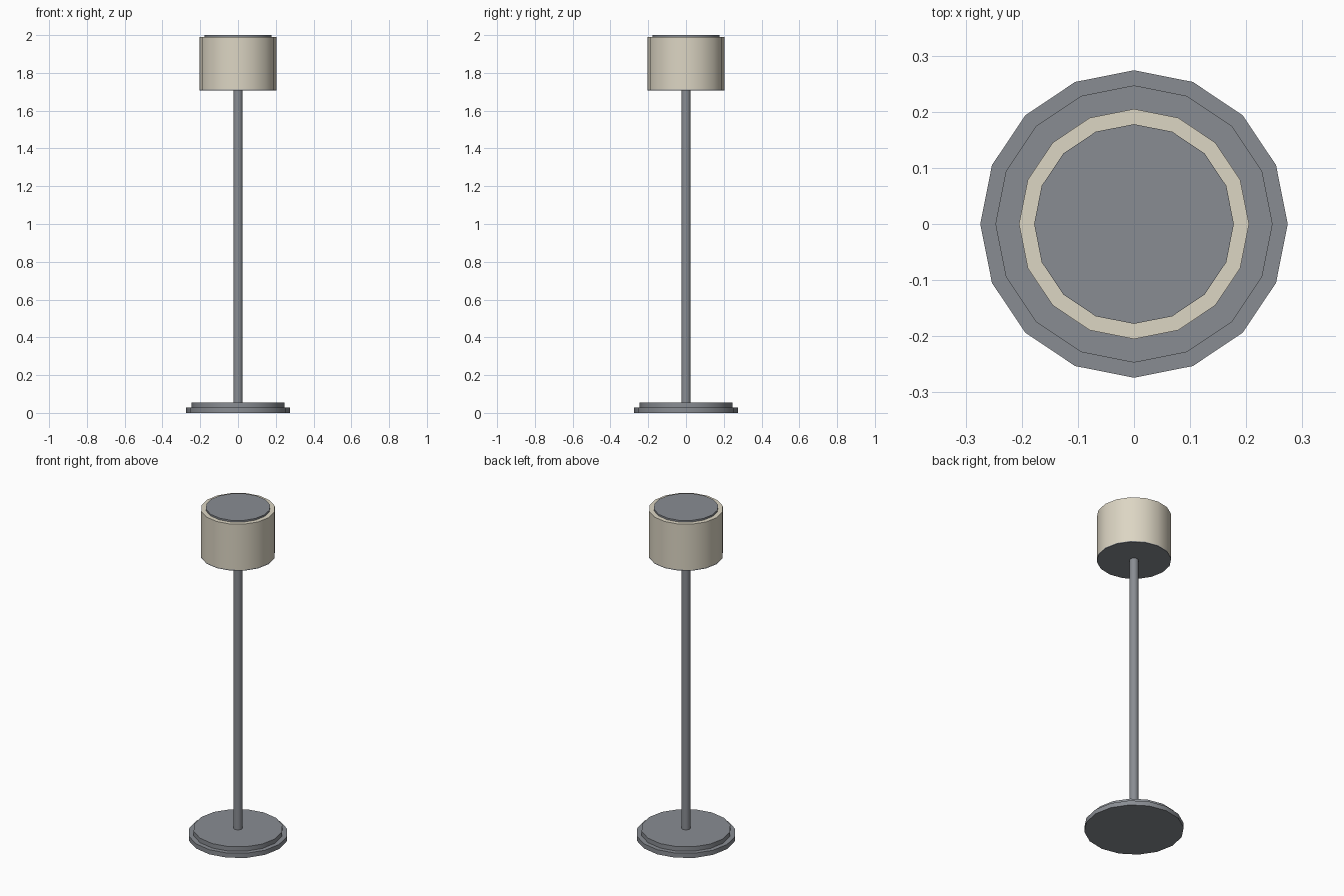
import bpy
import math

if "Cube" in bpy.data.objects:
    bpy.data.objects.remove(bpy.data.objects["Cube"])


def make_material(name, rgb):
    mat = bpy.data.materials.new(name)
    mat.use_nodes = True
    color = (*rgb, 1.0)
    mat.diffuse_color = color
    mat.node_tree.nodes["Principled BSDF"].inputs["Base Color"].default_value = color
    return mat


grey_metal = make_material("grey metal", (0.25, 0.265, 0.29))
cream_fabric = make_material("cream fabric", (0.72, 0.67, 0.55))


def disc(name, radius, bottom, top, mat, sides=16):
    """Upright cylinder between two heights, with smooth sides and flat caps."""
    bpy.ops.mesh.primitive_cylinder_add(
        vertices=sides, radius=radius, depth=top - bottom,
        location=(0, 0, (bottom + top) / 2))
    obj = bpy.context.object
    obj.name = name
    obj.data.materials.append(mat)
    bpy.ops.object.shade_smooth_by_angle(angle=math.radians(35))
    return obj


# Stepped foot
disc("base_lower", 0.274, 0.0, 0.028, grey_metal)
disc("base_upper", 0.247, 0.028, 0.055, grey_metal)

# Pole
disc("pole", 0.025, 0.055, 1.708, grey_metal)

# Shade with its bottom plate and top cap
disc("shade_bottom_plate", 0.205, 1.708, 1.713, grey_metal)
disc("shade", 0.205, 1.713, 1.99, cream_fabric)
disc("shade_top_cap", 0.178, 1.99, 2.0, grey_metal)
